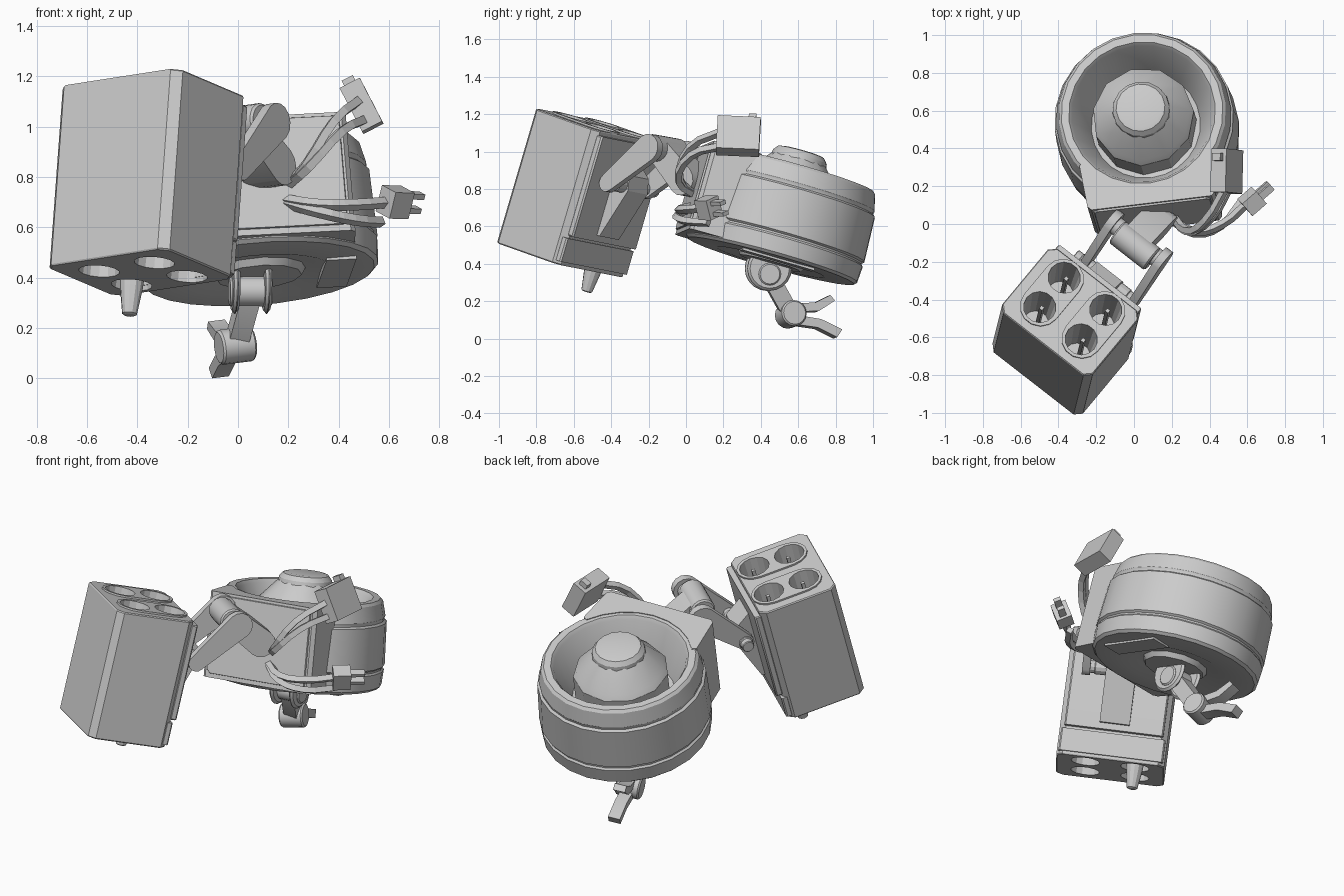
import bpy, bmesh
from math import radians, pi, cos, sin
from mathutils import Vector as V, Matrix

if "Cube" in bpy.data.objects:
    bpy.data.objects.remove(bpy.data.objects["Cube"])

def frame(o, x, z):
    """Orthonormal frame at o: exact z axis, x made square to it."""
    z = V(z).normalized()
    x = V(x)
    x = (x - z * x.dot(z)).normalized()
    m = Matrix((x, z.cross(x), z)).transposed().to_4x4()
    m.translation = V(o)
    return m

def finish(name, bm, m, smooth=True):
    bmesh.ops.remove_doubles(bm, verts=bm.verts, dist=1e-5)
    bmesh.ops.recalc_face_normals(bm, faces=bm.faces)
    me = bpy.data.meshes.new(name)
    bm.to_mesh(me)
    bm.free()
    ob = bpy.data.objects.new(name, me)
    ob.matrix_world = m
    bpy.context.collection.objects.link(ob)
    if smooth:
        bpy.ops.object.select_all(action='DESELECT')
        ob.select_set(True)
        bpy.context.view_layer.objects.active = ob
        bpy.ops.object.shade_smooth_by_angle(angle=radians(29))
    return ob

def loft(name, rings, m, smooth=True, bm=None):
    keep = bm is not None
    bm = bm or bmesh.new()
    vs = [[bm.verts.new(p) for p in r] for r in rings]
    n = len(vs[0])
    for a, b in zip(vs, vs[1:]):
        for i in range(n):
            bm.faces.new((a[i], a[(i + 1) % n], b[(i + 1) % n], b[i]))
    bm.faces.new(vs[0][::-1])
    bm.faces.new(vs[-1])
    return bm if keep else finish(name, bm, m, smooth)

def circle(r, z, n, cx=0, cy=0):
    return [(cx + r * cos(2 * pi * i / n), cy + r * sin(2 * pi * i / n), z) for i in range(n)]

def lathe(name, prof, n, m, cx=0, cy=0):
    return loft(name, [circle(r, z, n, cx, cy) for r, z in prof], m)

def prism(name, pts, z0, z1, m, bev=0):
    """Extruded outline with optional chamfer at both ends."""
    def ring(z, s):
        c = sum((V(p) for p in pts), V((0, 0))) / len(pts)
        return [(*(c + (V(p) - c) * (1 - s)), z) for p in pts]
    if bev:
        s = bev / max(abs(V(p).length) for p in pts)
        r = [ring(z0, s), ring(z0 + bev, 0), ring(z1 - bev, 0), ring(z1, s)]
    else:
        r = [ring(z0, 0), ring(z1, 0)]
    return loft(name, r, m)

def rect(x0, x1, y0, y1, c=0):
    if not c:
        return [(x0, y0), (x1, y0), (x1, y1), (x0, y1)]
    return [(x0 + c, y0), (x1 - c, y0), (x1, y0 + c), (x1, y1 - c),
            (x1 - c, y1), (x0 + c, y1), (x0, y1 - c), (x0, y0 + c)]

def stadium(x0, x1, r0, r1, n=7):
    a = [(x1 + r1 * cos(t), r1 * sin(t)) for t in (-pi / 2 + pi * i / n for i in range(n + 1))]
    b = [(x0 - r0 * cos(t), -r0 * sin(t)) for t in (-pi / 2 + pi * i / n for i in range(n + 1))]
    return a + b

def link(name, a, b, r0, r1, thick, axis):
    d = V(b) - V(a)
    return prism(name, stadium(0, d.length, r0, r1), -thick / 2, thick / 2, frame(a, d, axis))

def rod(name, c, axis, r, length, n=16):
    x = (0, 0, 1) if abs(V(axis).normalized().z) < .9 else (1, 0, 0)
    return lathe(name, [(r * .88, -length / 2), (r, -length / 2 + r * .12),
                        (r, length / 2 - r * .12), (r * .88, length / 2)], n, frame(c, x, axis))

# ---- round drum, tilted toward the back
D = (Matrix.Translation((.083, .455, .42)) @ Matrix.Rotation(radians(6), 4, 'Z')
     @ Matrix.Rotation(radians(-16), 4, 'X') @ Matrix.Rotation(radians(-3), 4, 'Y'))
lathe('drum_shell', [(.22, .01), (.3, -.012), (.462, -.005), (.478, .01), (.484, .095), (.474, .105),
                     (.474, .115), (.486, .125), (.476, .37), (.462, .38), (.462, .39), (.466, .40),
                     (.445, .485), (.43, .5), (.39, .5), (.375, .48), (.29, .25), (.2, .22)], 24, D)
lathe('drum_hub', [(.27, .2), (.27, .42), (.25, .45), (.15, .56)], 11, D)
lathe('hub_cap', [(.16, .5), (.15, .575), (.13, .6), (.11, .605)], 16, D)
lathe('drum_base_disc', [(.17, -.018), (.2, .03)], 12, D)
prism('drum_base_plate', rect(.25, .37, -.2, .2), -.02, .03, D)

# ---- housing block in front of the drum, with its face panel
arc = [(.41 * cos(t), .41 * sin(t)) for t in (radians(-35 - 110 * i / 8) for i in range(9))]
prism('housing_block', [(-.36, -.25), (-.34, -.48), (-.32, -.5), (.32, -.5), (.34, -.48), (.36, -.25)] + arc,
      .015, .505, D)
prism('housing_panel', rect(-.31, .31, .04, .49, .02), .49, .51, D @ Matrix.Rotation(pi / 2, 4, 'X'), .006)

# ---- launcher pod
PX = V((.78, -.61, .11))
P = frame((-.39, -.675, .42), PX, (.07, .28, .956))
pod = prism('pod_body', rect(-.305, .305, -.23, .23, .035), 0, .75, P, .006)
holes = [(x, y) for x in (-.14, .14) for y in (-.085, .125)]
bezels = []
for x, side in ((-.14, 'left'), (.14, 'right')):
    m = P @ Matrix.Translation((x, .02, 0)) @ Matrix.Rotation(pi / 2, 4, 'Z')
    bezels.append(prism('pod_bezel_' + side, stadium(-.1, .1, .108, .108), .72, .76, m))
bm = bmesh.new()
for x, y in holes:
    loft('', [circle(.07, .45, 14, x, y), circle(.088, .8, 14, x, y)], P, bm=bm)
    loft('', [circle(.085, -.05, 14, x, y), circle(.07, .16, 14, x, y)], P, bm=bm)
cutter = finish('pod_hole_cutter', bm, P, False)
cutter.hide_render = True
cutter.hide_viewport = True
for ob in [pod] + bezels:
    b = ob.modifiers.new('holes', 'BOOLEAN')
    b.operation, b.object, b.solver = 'DIFFERENCE', cutter, 'EXACT'
for x, y in holes:
    prism('firing_pin', rect(x - .002, x + .018, y, y + .02), .44, .735, P)
lathe('missile_tip', [(.022, -.125), (.03, -.12), (.045, -.02), (.052, .06), (.052, .17)], 12, P, -.14, .125)
# back panel, lower band and wedge-shaped mounting rail
prism('pod_back_panel', rect(-.28, .28, .22, .262, .008), .165, .725, P, .006)
prism('pod_lower_band', rect(-.295, .295, .2, .24, .008), .02, .15, P)
prism('pod_mount_rail', [(.22, .2), (.28, .2), (.38, .48), (.36, .56), (.25, .64), (.22, .64)],
      -.085, .085, P @ Matrix(((0, 0, 1, 0), (1, 0, 0, 0), (0, 1, 0, 0), (0, 0, 0, 1))))

# ---- arm joining pod and housing
top, low = V((.015, -.095, 1.0)), V((-.16, -.285, .81))
for s, side in ((-1, 'left'), (1, 'right')):
    o = PX.normalized() * .165 * s
    link('arm_' + side, top + o, low + o, .075, .048, .045, PX)
    rod('arm_cap_' + side, low + o, PX, .035, .06, 12)
rod('arm_lower_axle', low, PX, .04, .32, 12)
rod('arm_upper_axle', top, PX, .05, .36)
rod('arm_pivot_drum', top + V((-.01, -.02, .01)), PX, .072, .24)
link('arm_bracket', top + V((-.01, 0, -.01)), (.0, .08, .85), .07, .08, .16, PX)

# ---- cables and connectors
cables = {
    'upper_cable_a': [(.2, .05, .77), (.27, -.03, .85), (.38, .02, 1.02), (.49, .2, 1.11)],
    'upper_cable_b': [(.2, .05, .77), (.28, -.04, .84), (.41, .03, .98), (.51, .2, 1.03)],
    'lower_cable_a': [(.18, .04, .71), (.32, -.04, .69), (.47, .0, .69), (.6, .11, .70)],
    'lower_cable_b': [(.18, .04, .7), (.32, -.05, .66), (.46, -.01, .63), (.57, .12, .62)],
}
for name, pts in cables.items():
    c = bpy.data.curves.new(name, 'CURVE')
    c.dimensions = '3D'
    c.bevel_depth, c.bevel_resolution, c.resolution_u, c.use_fill_caps = .023, 0, 3, True
    s = c.splines.new('BEZIER')
    s.use_smooth = False
    s.bezier_points.add(len(pts) - 1)
    for bp, p in zip(s.bezier_points, pts):
        bp.co = p
        bp.handle_left_type = bp.handle_right_type = 'AUTO'
    bpy.context.collection.objects.link(bpy.data.objects.new(name, c))
K = frame((.49, .28, 1.085), (.86, .0, .5), (-.45, .05, .87))
prism('upper_connector', rect(-.045, .045, -.115, .115), -.1, .095, K)
prism('upper_connector_nub', rect(-.025, .025, .05, .09), .09, .125, K)
L = frame((.625, .12, .70), (.25, -.25, 1), (.75, .65, -.02))
prism('lower_connector', rect(-.055, .055, -.045, .045), -.05, .05, L)
for x in (-.03, .03):
    prism('connector_pin', rect(x - .011, x + .011, -.02, .02), .04, .13, L)

# ---- claw under the drum
E = V((.97, .1, 0))
hip, wrist = V((.05, .44, .345)), V((-.01, .56, .13))
for s, side in ((-1, 'left'), (1, 'right')):
    rod('claw_lug_' + side, hip + E * .065 * s + V((0, 0, .03)), E, .12, .025, 20)
rod('claw_hip_pin', hip, E, .06, .17)
link('claw_link', hip, wrist, .045, .045, .08, (.95, .2, -.15))
F = frame(wrist, (-.3, .95, 0), (.95, .3, .12))
rod('claw_wrist', wrist, (.95, .3, .12), .07, .14)
prism('claw_finger_lower', [(.03, -.06), (.14, -.075), (.245, -.127), (.275, -.085), (.16, -.03), (.04, -.01)],
      -.035, .035, F)
prism('claw_finger_upper', [(.04, .01), (.15, .015), (.24, .07), (.215, .1), (.13, .06), (.03, .055)],
      -.035, .035, F)
